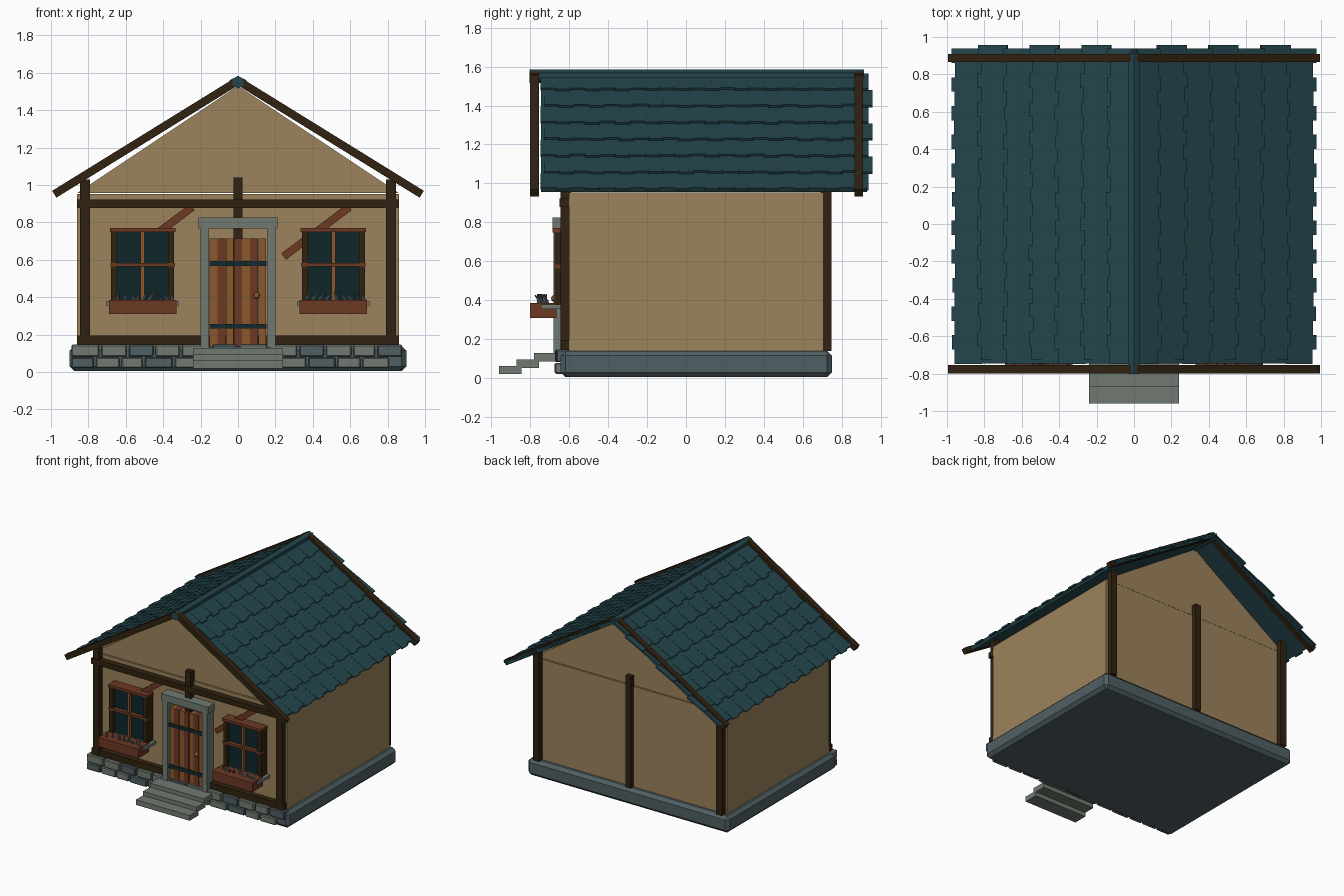
import bpy, bmesh, math, random
from mathutils import Matrix, Vector

if "Cube" in bpy.data.objects:
    bpy.data.objects.remove(bpy.data.objects["Cube"])

random.seed(4)


def material(name, rgb):
    m = bpy.data.materials.new(name)
    lin = [(c / 255 / 12.92 if c < 11 else ((c / 255 + 0.055) / 1.055) ** 2.4) for c in rgb]
    m.diffuse_color = (*lin, 1)
    m.use_nodes = True
    m.node_tree.nodes["Principled BSDF"].inputs["Base Color"].default_value = m.diffuse_color
    return m


PLASTER = material("tan plaster", (156, 131, 92))
ROOF = material("teal shingle", (36, 70, 77))
BEAM = material("dark timber", (48, 34, 16))
RED = material("red brown wood", (108, 56, 36))
ORANGE = material("orange brown wood", (140, 88, 44))
STONE = material("light stone", (113, 122, 113))
SLATE = material("blue grey stone", (80, 96, 100))
GLASS = material("dark glass", (14, 38, 40))
IRON = material("dark iron", (20, 42, 46))


def finish(name, bm, mat, bevel=0):
    bmesh.ops.recalc_face_normals(bm, faces=bm.faces)
    me = bpy.data.meshes.new(name)
    bm.to_mesh(me)
    bm.free()
    me.materials.append(mat)
    ob = bpy.data.objects.new(name, me)
    bpy.context.collection.objects.link(ob)
    if bevel:
        b = ob.modifiers.new("bevel", 'BEVEL')
        b.width, b.segments = bevel, 1
    return ob


def boxes(name, mat, spans, bevel=0):
    """One object from boxes given as (x0, x1, y0, y1, z0, z1)."""
    bm = bmesh.new()
    for x0, x1, y0, y1, z0, z1 in spans:
        mid = Vector(((x0 + x1) / 2, (y0 + y1) / 2, (z0 + z1) / 2))
        bmesh.ops.create_cube(bm, size=1, matrix=Matrix.Translation(mid)
                              @ Matrix.Diagonal((x1 - x0, y1 - y0, z1 - z0, 1)))
    return finish(name, bm, mat, bevel)


def prism(bm, profile, y0, y1):
    """Extrude an (x, z) profile along y."""
    a = [bm.verts.new((x, y0, z)) for x, z in profile]
    b = [bm.verts.new((x, y1, z)) for x, z in profile]
    n = len(profile)
    bm.faces.new(a)
    bm.faces.new(b[::-1])
    for i in range(n):
        bm.faces.new((a[i], a[(i + 1) % n], b[(i + 1) % n], b[i]))


def prisms(name, mat, items):
    bm = bmesh.new()
    for profile, y0, y1 in items:
        prism(bm, profile, y0, y1)
    return finish(name, bm, mat)


# Foundation and walls
boxes("foundation", SLATE, [(-0.9, 0.9, -0.645, 0.75, 0.005, 0.14)], 0.025)
boxes("walls", PLASTER, [(-0.86, 0.86, -0.6, 0.705, 0.12, 0.952)])
prisms("gables", PLASTER, [([(-0.86, 0.957), (0.86, 0.957), (0, 1.53)], -0.594, 0.70)])

# Two courses of facing stones along the front
light, dark = [], []
for row, (z0, z1) in enumerate([(0.022, 0.078), (0.082, 0.146)]):
    x, i = -0.89, row
    while x < 0.8:
        w = min(random.uniform(0.12, 0.165), 0.89 - x)
        span = (x, x + w - 0.012, -0.665 - random.uniform(0, 0.01), -0.6, z0, z1)
        (dark if i % 3 == 0 else light).append(span)
        x, i = x + w, i + 1
boxes("light_facing_stones", STONE, light, 0.006)
boxes("dark_facing_stones", SLATE, dark, 0.006)

# Entrance steps
boxes("steps", STONE, [(-0.24, 0.24, -0.96 + 0.09 * i, -0.845 + 0.09 * i,
                        0.02 + 0.033 * i, 0.062 + 0.033 * i) for i in range(3)])

# Timber frame
posts = [(s * 0.8175 - 0.0275, s * 0.8175 + 0.0275, y, y + 0.045, 0.14, 1.03)
         for s in (-1, 1) for y in (-0.645, 0.702)]
boxes("corner_posts", BEAM, posts)
boxes("centre_posts", BEAM, [(-0.025, 0.025, -0.64, -0.59, 0.14, 1.04),
                             (-0.025, 0.025, 0.69, 0.74, 0.14, 1.04)])
boxes("front_beams", BEAM, [(-0.86, 0.86, -0.65, -0.6, 0.878, 0.922),
                            (-0.86, 0.86, -0.642, -0.6, 0.145, 0.195)])

# Diagonal braces beside the windows
bm = bmesh.new()
for cx in (-0.42, 0.42):
    bmesh.ops.create_cube(bm, size=1, matrix=Matrix.Translation((cx, -0.615, 0.75))
                          @ Matrix.Rotation(math.radians(-37), 4, 'Y')
                          @ Matrix.Diagonal((0.44, 0.04, 0.042, 1)))
finish("braces", bm, RED)

# Door: stone surround, planks, straps and knob
boxes("door_surround", STONE, [(-0.2, -0.155, -0.68, -0.6, 0.13, 0.77),
                               (0.155, 0.2, -0.68, -0.6, 0.13, 0.77),
                               (-0.21, 0.21, -0.685, -0.6, 0.768, 0.825)])
planks = [(-0.152 + 0.0434 * i, -0.11 + 0.0434 * i, -0.652 - 0.008 * (i % 2), -0.6,
           0.135, 0.715) for i in range(7)]
boxes("orange_door_planks", ORANGE, planks[::2])
boxes("red_door_planks", RED, planks[1::2])
boxes("door_straps", IRON, [(-0.152, 0.152, -0.668, -0.64, z - 0.013, z + 0.013)
                            for z in (0.58, 0.245)])
bm = bmesh.new()
bmesh.ops.create_uvsphere(bm, u_segments=10, v_segments=6, radius=0.018,
                          matrix=Matrix.Translation((0.1, -0.675, 0.41)))
finish("door_knob", bm, ORANGE)

# Windows with planter boxes
for side, c in (("left", -0.51), ("right", 0.51)):
    boxes(side + "_window_glass", GLASS, [(c - 0.15, c + 0.15, -0.648, -0.6, 0.38, 0.75)])
    boxes(side + "_window_stiles", BEAM, [(c + s * 0.153 - 0.016, c + s * 0.153 + 0.016,
                                           -0.675, -0.6, 0.37, 0.755) for s in (-1, 1)])
    boxes(side + "_window_mullion", ORANGE, [(c - 0.01, c + 0.01, -0.67, -0.64, 0.38, 0.75)])
    boxes(side + "_window_rails", RED, [(c - 0.175, c + 0.175, -0.685, -0.6, 0.748, 0.77),
                                        (c - 0.172, c + 0.172, -0.68, -0.64, 0.563, 0.583)])
    boxes(side + "_planter", RED, [(c - 0.18, c + 0.18, -0.8, -0.665, 0.31, 0.385)])
    boxes(side + "_planter_bracket", STONE,
          [(c - 0.195, c + 0.195, -0.745, -0.6, 0.355, 0.378)])
    # Small spiky plants
    bm = bmesh.new()
    for i in range(9):
        p = Vector((c - 0.13 + 0.036 * i, -0.74 + random.uniform(-0.02, 0.02), 0.405))
        tilt = Matrix.Rotation(random.uniform(-0.7, 0.7), 4, 'Y') \
            @ Matrix.Rotation(random.uniform(-0.2, 0.9), 4, 'X')
        bmesh.ops.create_cone(bm, segments=4, radius1=0.012, radius2=0.003, depth=0.055,
                              cap_ends=True, matrix=Matrix.Translation(p) @ tilt)
    finish(side + "_plants", bm, SLATE)

# Roof frame: s runs down the slope, n is the height above the slope line
APEX, ANG = 1.583, math.atan(0.618)
CA, SA = math.cos(ANG), math.sin(ANG)


def slope(side, pts):
    return [(side * (s * CA + n * SA), APEX - s * SA + n * CA) for s, n in pts]


boards, decks, tiles = [], [], []
ROW = 0.1625
for side in (-1, 1):
    board = slope(side, [(0, 0), (1.168, 0), (1.168, -0.043), (-0.026, -0.043)])
    boards += [(board, -0.8, -0.755), (board, 0.865, 0.91)]
    decks.append((slope(side, [(0, -0.022), (1.13, -0.022), (1.13, -0.04), (0, -0.04)]),
                  -0.745, 0.93))
    # Overlapping shingles, every second one a longer raised tab
    for row in range(7):
        for k in range(22):
            y = -0.748 + 0.02 * (row % 2) + 0.0766 * k
            tab = k % 2
            a = row * ROW
            b = a + ROW + (0.012 if tab else -0.004) + random.uniform(-0.004, 0.004)
            b = min(b, 1.15)
            top = -0.006 if tab else -0.011
            tiles.append((slope(side, [(a, -0.022), (b, top), (b, top - 0.012), (a, -0.034)]),
                          y, y + 0.0766))
prisms("barge_boards", BEAM, boards)
prisms("roof_deck", ROOF, decks)
prisms("roof_shingles", ROOF, tiles)

# Ridge cap
hexagon = [(0.034 * math.sin(i * math.pi / 3), 1.55 + 0.034 * math.cos(i * math.pi / 3))
           for i in range(6)]
prisms("ridge_cap", ROOF, [(hexagon, -0.803, 0.913)])
